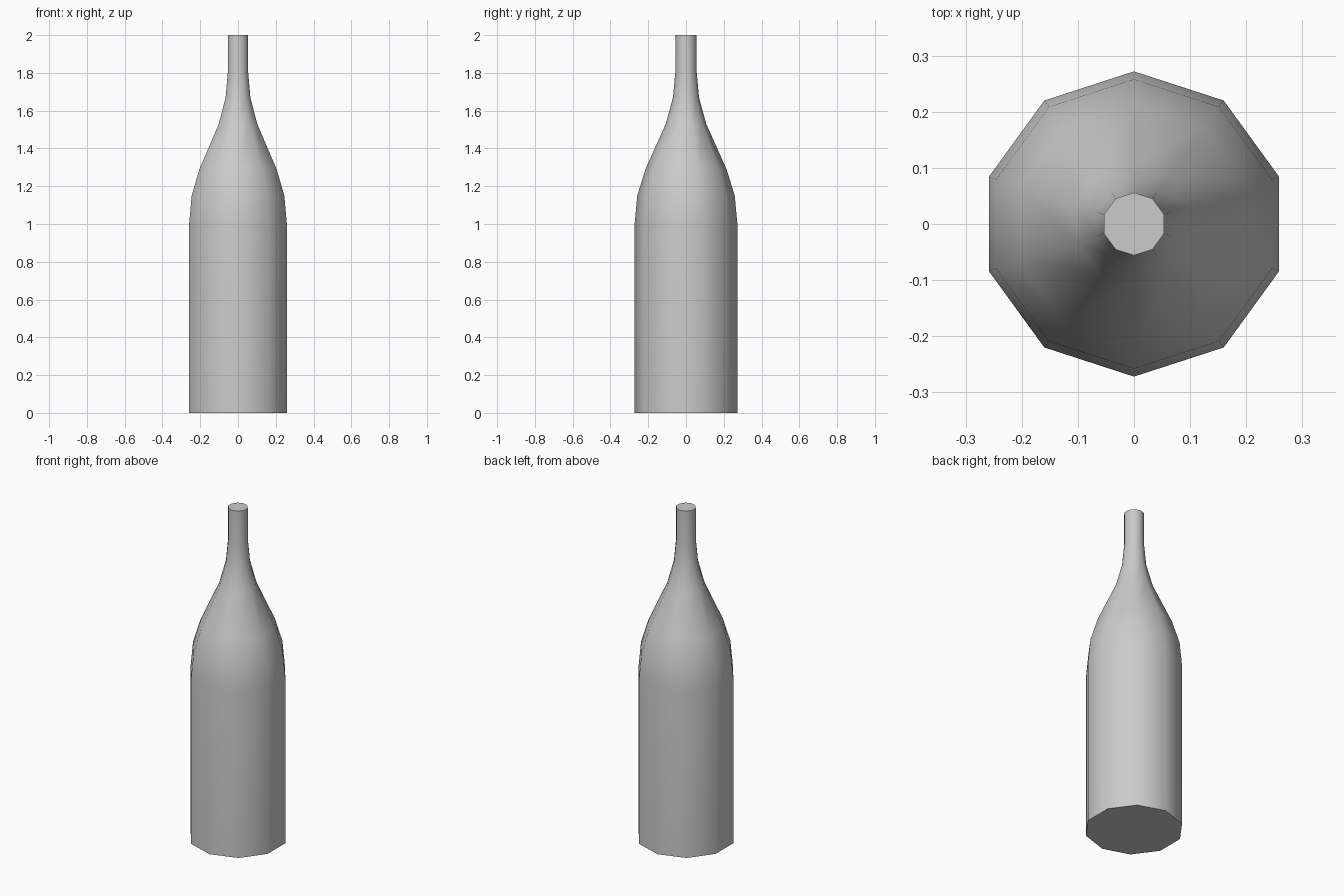
import bpy, bmesh, math

if "Cube" in bpy.data.objects:
    bpy.data.objects.remove(bpy.data.objects["Cube"])

SIDES = 10
# Bottle profile: (corner radius, height)
PROFILE = [(0.272, 0.0), (0.272, 1.0), (0.258, 1.15), (0.215, 1.29),
           (0.107, 1.53), (0.069, 1.67), (0.056, 1.81), (0.056, 2.0)]


def ring(bm, r, z):
    # corners lie on the +y and -y axes
    angles = [math.pi / 2 + math.tau * i / SIDES for i in range(SIDES)]
    return [bm.verts.new((r * math.cos(a), r * math.sin(a), z)) for a in angles]


# Ten-sided bottle body, shoulder and neck
bm = bmesh.new()
rings = [ring(bm, r, z) for r, z in PROFILE]
for low, high in zip(rings, rings[1:]):
    for i in range(SIDES):
        j = (i + 1) % SIDES
        bm.faces.new((low[i], low[j], high[j], high[i]))

# Flat base and top
bm.faces.new(rings[0][::-1])
bm.faces.new(rings[-1])

mesh = bpy.data.meshes.new("bottle")
bm.to_mesh(mesh)
bm.free()
bottle = bpy.data.objects.new("bottle", mesh)
bpy.context.collection.objects.link(bottle)

# Smooth sides, sharp rims
bpy.context.view_layer.objects.active = bottle
bottle.select_set(True)
bpy.ops.object.shade_smooth_by_angle(angle=math.radians(45))
